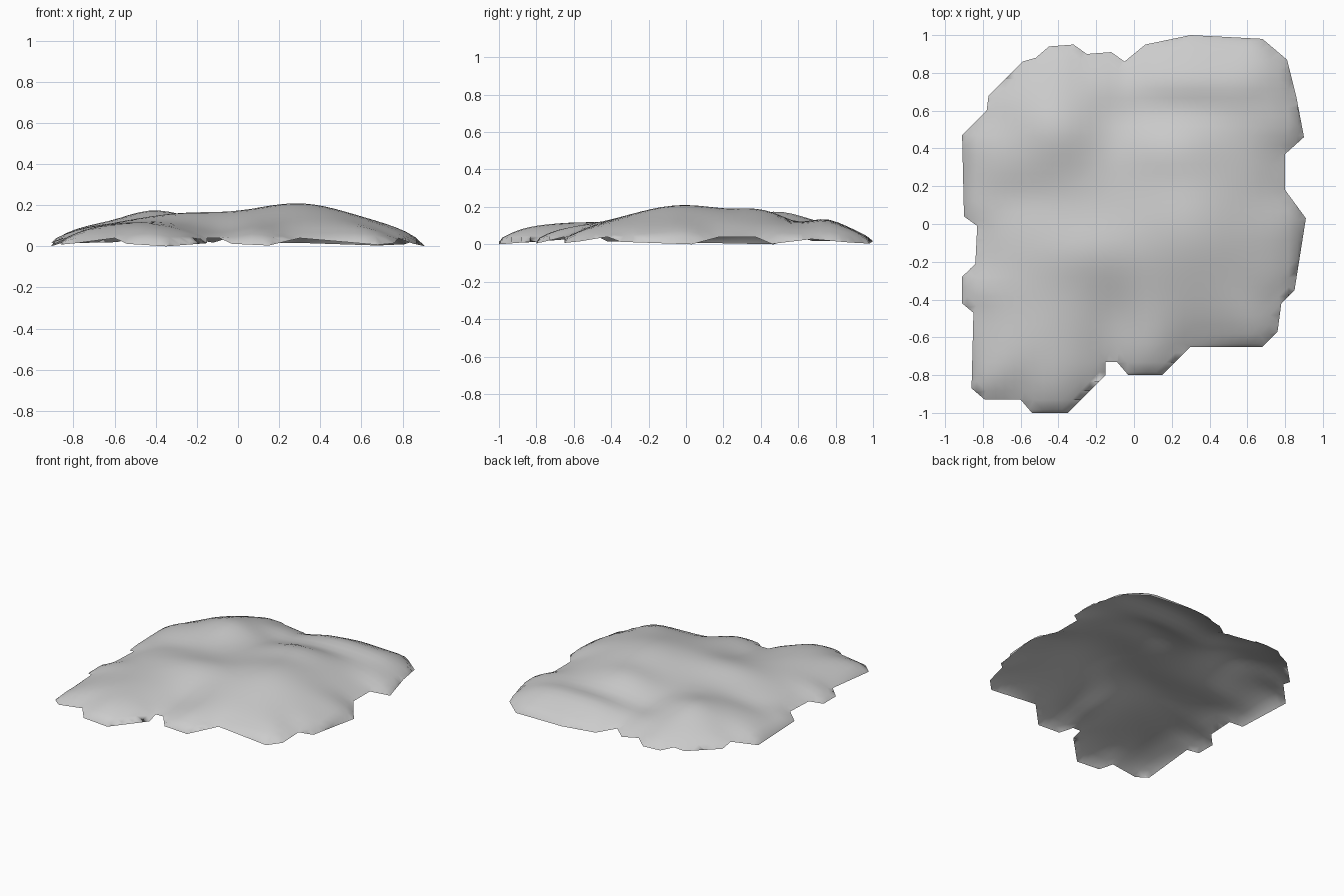
import bpy, bmesh, math
from mathutils import Vector
from mathutils.geometry import intersect_point_line

cube = bpy.data.objects.get("Cube")
if cube:
    bpy.data.objects.remove(cube)

# Ragged border of the ground patch, clockwise from the back
border = [
    (.30, 1), (.68, .98), (.81, .87), (.86, .67), (.90, .46), (.80, .37), (.80, .18),
    (.91, .03), (.85, -.35), (.78, -.42), (.76, -.57), (.68, -.65), (.30, -.65),
    (.15, -.8), (-.03, -.8), (-.09, -.73), (-.15, -.73), (-.15, -.8), (-.35, -1),
    (-.54, -1), (-.6, -.93), (-.79, -.93), (-.86, -.87), (-.85, -.47), (-.91, -.42),
    (-.91, -.28), (-.84, -.21), (-.83, -.01), (-.9, .04), (-.91, .47), (-.78, .6),
    (-.77, .68), (-.59, .86), (-.52, .88), (-.45, .94), (-.32, .95), (-.25, .9),
    (-.12, .91), (-.05, .86), (.06, .95)]
pts = [Vector((x, y, 0)) for x, y in border]
count = len(pts)

# Hills and dips: centre x, centre y, radius x, radius y, height
BASE = 0.125
hills = [(.3, 0, .32, .36, .09), (-.42, .5, .2, .2, .065), (.2, .4, .25, .14, .045),
         (-.25, -.15, .28, .16, .04), (.35, .76, .4, .09, .035), (.2, .6, .4, .06, -.02),
         (-.7, .14, .25, .1, -.03), (-.1, -.55, .13, .2, -.045), (-.1, .55, .12, .2, -.02)]


def border_distance(p):
    best = 9
    for i in range(count):
        a, b = pts[i - 1], pts[i]
        q, t = intersect_point_line(p, a, b)
        best = min(best, (p - a.lerp(b, max(0, min(1, t)))).length)
    return best


def height(p):
    h = BASE + sum(k * math.exp(-((p.x - x) / rx) ** 2 - ((p.y - y) / ry) ** 2)
                   for x, y, rx, ry, k in hills)
    return 0.025 + (h - 0.025) * (1 - math.exp(-border_distance(p) / 0.13))


# Border corners: outward tips hang lower than notches
bm = bmesh.new()
corners = []
for i, p in enumerate(pts):
    a, b = pts[i - 1], pts[(i + 1) % count]
    bulge = (p - a).cross(b - p).z / (b - a).length
    corners.append(bm.verts.new((p.x, p.y, max(0, min(.04, .03 + bulge * .35)))))
bm.faces.new(reversed(corners))

# Slice the sheet into a regular grid
STEP = 0.05
for axis in (Vector((1, 0, 0)), Vector((0, 1, 0))):
    for i in range(-20, 20):
        bmesh.ops.bisect_plane(bm, geom=bm.verts[:] + bm.edges[:] + bm.faces[:],
                               plane_co=axis * (i * STEP + .017), plane_no=axis)

# Raise the inside and soften it, keeping the border in place
inner = [v for v in bm.verts if not v.is_boundary]
for v in inner:
    v.co.z = height(Vector((v.co.x, v.co.y, 0)))
for _ in range(3):
    new = [sum(e.other_vert(v).co.z for e in v.link_edges) / len(v.link_edges) for v in inner]
    for v, z in zip(inner, new):
        v.co.z = v.co.z * .5 + z * .5
low = min(v.co.z for v in bm.verts)
for v in bm.verts:
    v.co.z -= low
bmesh.ops.triangulate(bm, faces=bm.faces[:])
for f in bm.faces:
    f.smooth = True
    if f.normal.z < 0:
        f.normal_flip()

mesh = bpy.data.meshes.new("ground_patch")
bm.to_mesh(mesh)
bm.free()

mat = bpy.data.materials.new("stone grey")
mat.use_nodes = True
grey = (0.6, 0.6, 0.6, 1)
mat.diffuse_color = grey
mat.node_tree.nodes["Principled BSDF"].inputs["Base Color"].default_value = grey
mesh.materials.append(mat)
bpy.context.collection.objects.link(bpy.data.objects.new("ground_patch", mesh))
